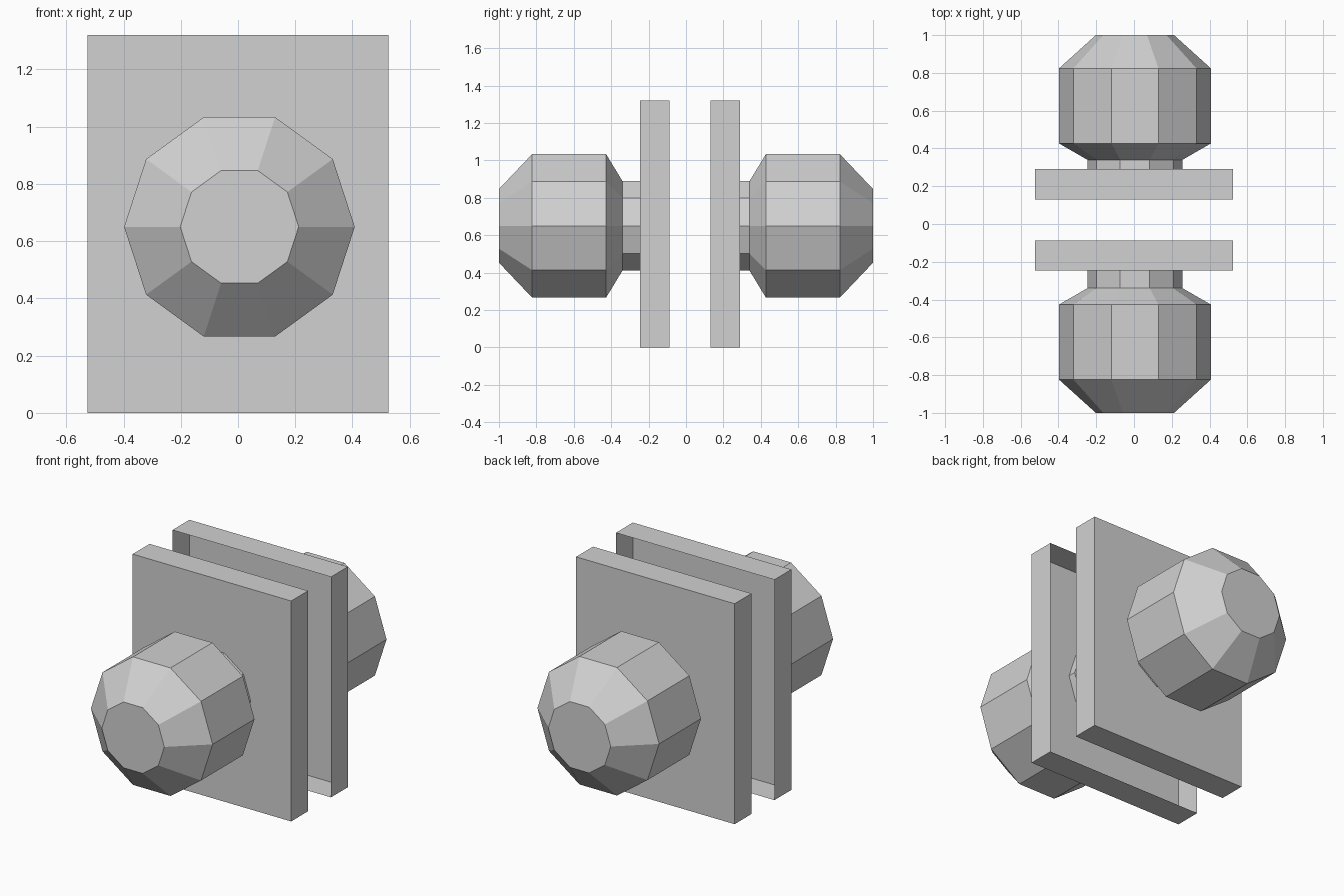
import bpy, bmesh, math

cube = bpy.data.objects.get("Cube")
if cube:
    bpy.data.objects.remove(cube, do_unlink=True)

# Single plain grey material
GREY = (0.64, 0.64, 0.64, 1)
grey = bpy.data.materials.new("plain_grey")
grey.use_nodes = True
grey.diffuse_color = GREY
grey.node_tree.nodes["Principled BSDF"].inputs["Base Color"].default_value = GREY

SIDES = 10
AXIS_X, AXIS_Z = 0.005, 0.65
HALF_WIDTH, HEIGHT = 0.525, 1.32


def finish(bm, name):
    mesh = bpy.data.meshes.new(name)
    bm.to_mesh(mesh)
    bm.free()
    mesh.materials.append(grey)
    obj = bpy.data.objects.new(name, mesh)
    bpy.context.collection.objects.link(obj)
    return obj


def add_plate(name, outer_y, inner_y):
    """Shallow tray whose open side faces the gap between the plates."""
    bm = bmesh.new()
    bmesh.ops.create_cube(bm, size=1)
    for v in bm.verts:
        v.co.x *= 2 * HALF_WIDTH
        v.co.z = (v.co.z + 0.5) * HEIGHT
        v.co.y = outer_y if v.co.y < 0 else inner_y
    if inner_y < outer_y:
        bmesh.ops.reverse_faces(bm, faces=bm.faces)
    open_side = [f for f in bm.faces
                 if all(abs(v.co.y - inner_y) < 1e-5 for v in f.verts)]
    bmesh.ops.delete(bm, geom=open_side, context="FACES_ONLY")
    return finish(bm, name)


def add_knob(name, side):
    """Faceted knob and neck: (distance from centre, radius) rings, capped."""
    profile = [(0.2, 0.252), (0.34, 0.252), (0.427, 0.403),
               (0.823, 0.403), (1.0, 0.207)]
    bm = bmesh.new()
    rings = []
    for dist, radius in profile:
        ring = []
        for i in range(SIDES):
            a = math.tau * i / SIDES
            ring.append(bm.verts.new((AXIS_X + radius * math.cos(a), side * dist,
                                      AXIS_Z + radius * math.sin(a))))
        rings.append(ring)
    for low, high in zip(rings, rings[1:]):
        for i in range(SIDES):
            j = (i + 1) % SIDES
            bm.faces.new((low[i], low[j], high[j], high[i]))
    bm.faces.new(rings[0])
    bm.faces.new(rings[-1])
    bmesh.ops.recalc_face_normals(bm, faces=bm.faces)
    return finish(bm, name)


# Front and back halves
add_plate("front_plate", -0.247, -0.087)
add_plate("back_plate", 0.29, 0.13)
add_knob("front_knob", -1)
add_knob("back_knob", 1)
